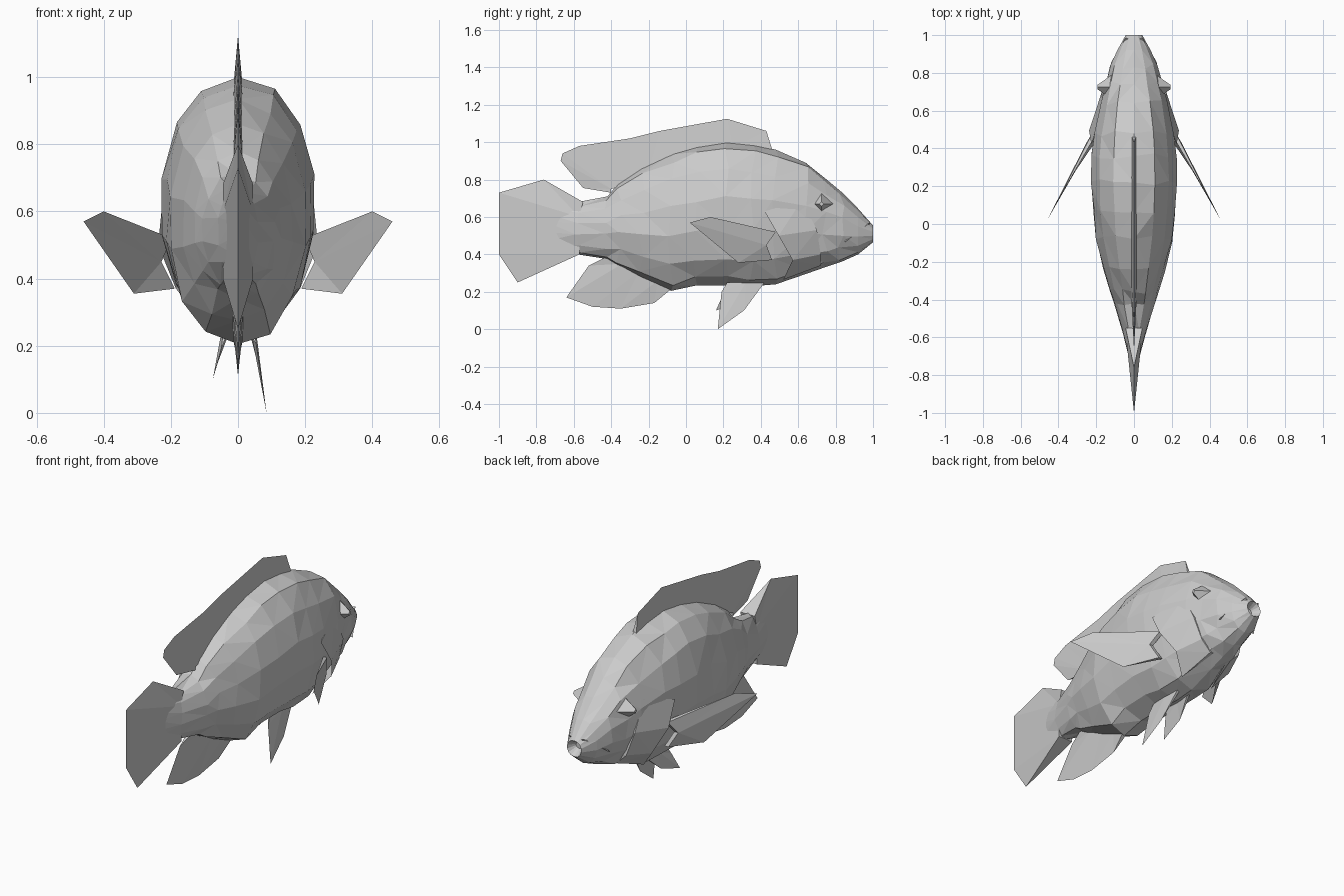
import bpy, bmesh, math, random
from mathutils import Matrix

if "Cube" in bpy.data.objects:
    bpy.data.objects.remove(bpy.data.objects["Cube"])

random.seed(4)


def finish(name, bm):
    bmesh.ops.recalc_face_normals(bm, faces=bm.faces)
    mesh = bpy.data.meshes.new(name)
    bm.to_mesh(mesh)
    bm.free()
    ob = bpy.data.objects.new(name, mesh)
    bpy.context.collection.objects.link(ob)
    return ob


def fin(name, root, tip, t, side=1):
    """Wedge fin: thick along the root points, sharp along the tip points."""
    bm = bmesh.new()
    P = lambda p, dx=0: bm.verts.new((side * p[0] + dx, p[1], p[2]))
    a, b, c = [P(p, -t) for p in root], [P(p, t) for p in root], [P(p) for p in tip]
    for i in range(len(root) - 1):
        bm.faces.new((a[i], a[i + 1], c[i + 1], c[i]))
        bm.faces.new((b[i], c[i], c[i + 1], b[i + 1]))
        bm.faces.new((a[i], b[i], b[i + 1], a[i + 1]))
    bm.faces.new((a[0], c[0], b[0]))
    bm.faces.new((a[-1], b[-1], c[-1]))
    bmesh.ops.triangulate(bm, faces=bm.faces)
    return finish(name, bm)


def flat(points):
    return [(0, y, z) for y, z in points]


# Body: lofted rings given as y, bottom z, top z, half width
rings = [(-.74, .43, .66, .02), (-.58, .40, .68, .06), (-.42, .375, .71, .11),
         (-.36, .34, .78, .13), (-.24, .275, .86, .165), (-.08, .205, .935, .205),
         (.06, .235, .975, .22), (.22, .235, 1.0, .23), (.36, .23, .985, .228),
         (.48, .24, .96, .215), (.64, .295, .89, .18), (.74, .33, .81, .152),
         (.83, .36, .735, .128), (.92, .40, .645, .09), (1.0, .465, .555, .045),
         (.955, .495, .53, .02)]
N = 14
bm = bmesh.new()
loops = []
for k, (y, lo, hi, w) in enumerate(rings):
    loop = []
    inner = 0 < k < len(rings) - 3
    for i in range(N):
        a = 2 * math.pi * i / N
        s, c = math.sin(a), math.cos(a)
        j = .018 if inner and i % (N // 2) else 0
        x = w * math.copysign(abs(s) ** .9, s)
        loop.append(bm.verts.new((x * (1 + random.uniform(-j, j)),
                                  y + random.uniform(-j, j),
                                  (lo + hi) / 2 + c * (hi - lo) / 2 + random.uniform(-j, j) * .6)))
    loops.append(loop)
for p, q in zip(loops, loops[1:]):
    for i in range(N):
        j = (i + 1) % N
        bm.faces.new((p[i], p[j], q[j], q[i]))
bm.faces.new(loops[0])
bm.faces.new(loops[-1])
bmesh.ops.triangulate(bm, faces=bm.faces)
finish("body", bm)

# Fins on the centre line
fin("tail_fin",
    flat([(-.55, .68), (-.57, .6), (-.57, .5), (-.57, .40)]),
    flat([(-.76, .80), (-1, .73), (-1, .4), (-.9, .25)]), .045)
fin("dorsal_fin",
    flat([(.47, .93), (.25, .97), (0, .94), (-.2, .85), (-.3, .79), (-.36, .76), (-.4, .75), (-.4, .73)]),
    flat([(.43, 1.06), (.22, 1.125), (-.14, 1.06), (-.3, 1.02), (-.57, .98), (-.66, .94), (-.67, .9), (-.55, .755)]),
    .014)
fin("anal_fin",
    flat([(-.06, .23), (-.15, .26), (-.25, .31), (-.34, .35), (-.42, .39)]),
    flat([(-.17, .14), (-.35, .11), (-.5, .12), (-.64, .17), (-.52, .34)]), .016)

# Paired parts
for side, label in ((1, "right"), (-1, "left")):
    fin("pectoral_fin_" + label,
        [(.21, .48, .52), (.24, .43, .45), (.20, .46, .37)],
        [(.40, .13, .60), (.46, .02, .57), (.31, .28, .355)], .012, side)
    fin("gill_cover_" + label,
        [(.16, .62, .69), (.16, .7, .53), (.12, .72, .4), (.06, .72, .34)],
        [(.225, .42, .63), (.238, .495, .50), (.185, .57, .37), (.10, .52, .265)], .01, side)
    fin("lip_" + label,
        [(.09, .85, .48), (.06, .93, .54), (.03, .98, .56)],
        [(.123, .85, .465), (.086, .92, .52), (.045, .985, .57)], .01, side)
    # Faceted eye
    bm = bmesh.new()
    bmesh.ops.create_cone(bm, cap_ends=True, segments=4, radius1=.065, radius2=.012, depth=.075)
    M = Matrix.Translation((side * .155, .725, .67)) @ Matrix.Rotation(side * math.pi / 2, 4, 'Y')
    bmesh.ops.transform(bm, matrix=M, verts=bm.verts)
    finish("eye_" + label, bm)

# Pelvic fins, the left one folded shorter
fin("pelvic_fin_right", [(.04, .42, .25), (.045, .32, .25), (.04, .22, .25)],
    [(.07, .31, .10), (.085, .17, 0), (.055, .19, .20)], .008)
fin("pelvic_fin_left", [(.03, .42, .25), (.04, .32, .25), (.035, .24, .25)],
    [(.06, .31, .15), (.075, .16, .10), (.05, .2, .19)], .008, -1)
